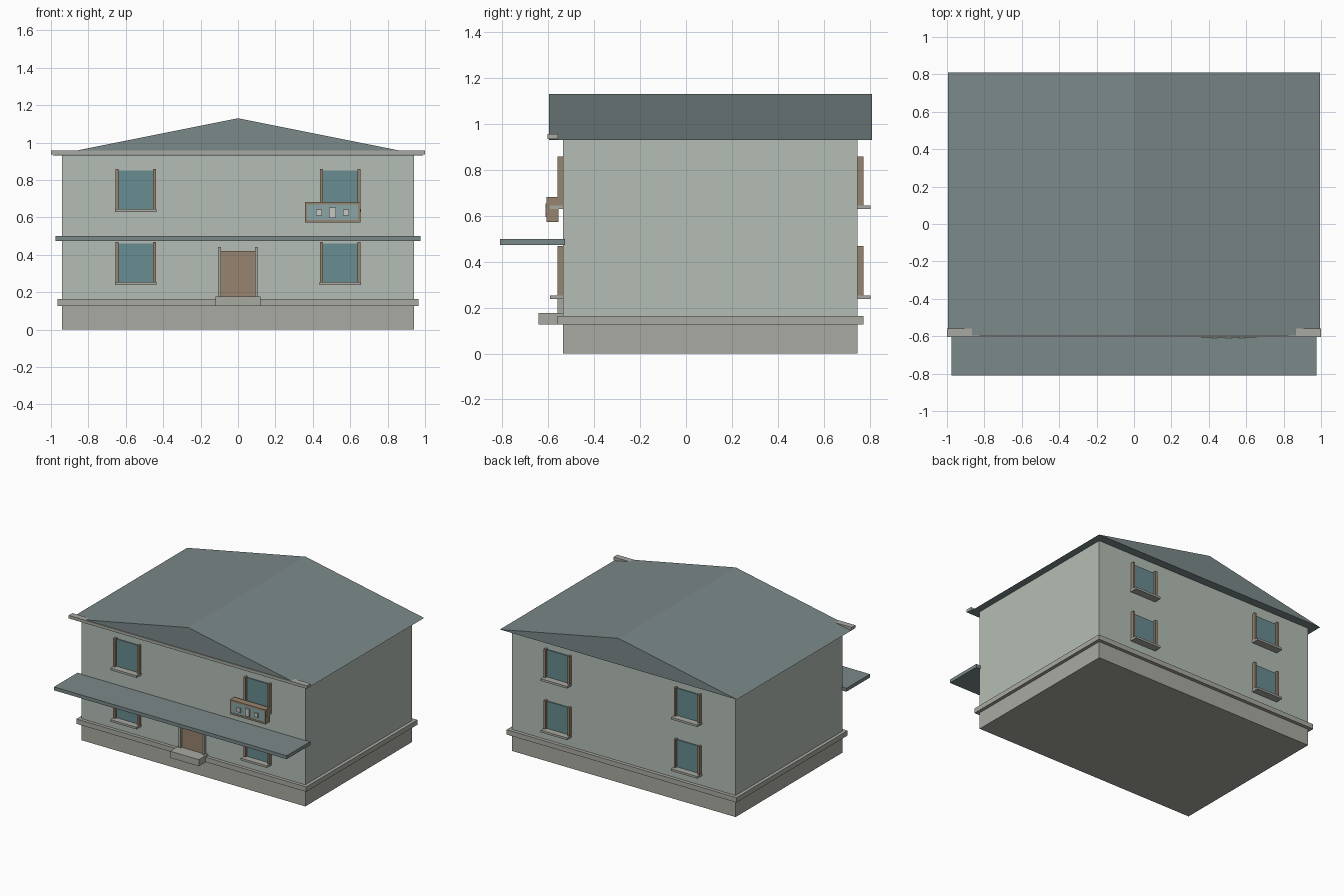
import bpy, bmesh

if "Cube" in bpy.data.objects:
    bpy.data.objects.remove(bpy.data.objects["Cube"])


def material(name, rgb):
    m = bpy.data.materials.new(name)
    m.diffuse_color = (*[(c / 255) ** 2.2 for c in rgb], 1)
    m.use_nodes = True
    m.node_tree.nodes["Principled BSDF"].inputs["Base Color"].default_value = m.diffuse_color
    return m


WALL = material("plaster", (178, 188, 179))
STONE = material("stone", (167, 168, 160))
ROOF = material("slate", (122, 135, 136))
GLASS = material("glass", (104, 139, 144))
WOOD = material("wood", (150, 130, 110))
PANEL = material("sign_panel", (138, 164, 164))
PALE = material("pale_trim", (196, 198, 190))


def finish(name, bm, mat):
    bmesh.ops.recalc_face_normals(bm, faces=bm.faces)
    mesh = bpy.data.meshes.new(name)
    bm.to_mesh(mesh)
    bm.free()
    mesh.materials.append(mat)
    ob = bpy.data.objects.new(name, mesh)
    bpy.context.collection.objects.link(ob)
    return ob


def box(name, x, y, z, mat):
    """Box from (min, max) ranges on each axis."""
    bm = bmesh.new()
    bmesh.ops.create_cube(bm, size=1)
    for v in bm.verts:
        v.co = [sum(r) / 2 + c * abs(r[1] - r[0]) for r, c in zip((x, y, z), v.co)]
    return finish(name, bm, mat)


FRONT, BACK = -0.535, 0.747

# Body of the house
box("foundation", (-0.94, 0.94), (FRONT, BACK), (0, 0.127), STONE)
box("plinth_band", (-0.965, 0.965), (-0.56, 0.773), (0.127, 0.164), STONE)
box("walls", (-0.94, 0.94), (FRONT, BACK), (0.164, 0.932), WALL)

# Gable roof: triangle extruded from front to back
bm = bmesh.new()
gable = bm.faces.new([bm.verts.new((x, -0.597, z))
                      for x, z in ((-0.995, 0.931), (0.995, 0.931), (0, 1.13))])
ext = bmesh.ops.extrude_face_region(bm, geom=[gable])["geom"]
bmesh.ops.translate(bm, vec=(0, 1.408, 0),
                    verts=[g for g in ext if isinstance(g, bmesh.types.BMVert)])
finish("roof", bm, ROOF)
box("front_eave_trim", (-1, 1), (-0.603, -0.558), (0.935, 0.957), STONE)

# Awning across the front
box("awning", (-0.977, 0.977), (-0.811, -0.528), (0.474, 0.5), ROOF)


def window(name, cx, base, wall, out):
    """Glass, two side posts and a sill; out is the outward y direction."""
    box(name + "_glass", (cx - 0.1, cx + 0.1), (wall - out * 0.005, wall + out * 0.008),
        (base + 0.01, base + 0.222), GLASS)
    for side, s in (("left", -1), ("right", 1)):
        px = cx + s * 0.1
        box(f"{name}_{side}_post", (px - 0.008, px + 0.008),
            (wall - out * 0.005, wall + out * 0.026), (base + 0.012, base + 0.23), WOOD)
    box(name + "_sill", (cx - 0.11, cx + 0.11), (wall - out * 0.005, wall + out * 0.057),
        (base, base + 0.016), STONE)


# Four windows on the front and four on the back
for face, wall, out in (("front", FRONT, -1), ("back", BACK, 1)):
    for level, base in (("lower", 0.238), ("upper", 0.629)):
        for side, cx in (("left", -0.547), ("right", 0.547)):
            window(f"{face}_{level}_{side}_window", cx, base, wall, out)

# Door with side posts and step
box("door", (-0.093, 0.093), (-0.545, -0.53), (0.164, 0.421), WOOD)
for side, s in (("left", -1), ("right", 1)):
    box(f"door_{side}_post", (s * 0.098 - 0.008, s * 0.098 + 0.008),
        (-0.561, -0.53), (0.164, 0.441), STONE)
box("door_step", (-0.121, 0.121), (-0.643, -0.53), (0.127, 0.177), STONE)

# Hanging sign: backing, frame bars, panel and three plain blocks
box("sign_board", (0.357, 0.655), (-0.6, -0.556), (0.573, 0.683), WOOD)
for part, z in (("bottom", 0.573), ("top", 0.67)):
    box(f"sign_{part}_bar", (0.357, 0.655), (-0.607, -0.6), (z, z + 0.013), WOOD)
for part, x in (("left", 0.357), ("right", 0.642)):
    box(f"sign_{part}_bar", (x, x + 0.013), (-0.607, -0.6), (0.586, 0.67), WOOD)
box("sign_panel", (0.37, 0.642), (-0.604, -0.6), (0.586, 0.67), PANEL)
for i, (cx, w, h) in enumerate(((0.432, 0.016, 0.016), (0.505, 0.018, 0.029), (0.578, 0.016, 0.016))):
    box(f"sign_block_{i + 1}", (cx - w, cx + w), (-0.613, -0.604), (0.625 - h, 0.625 + h), PALE)
